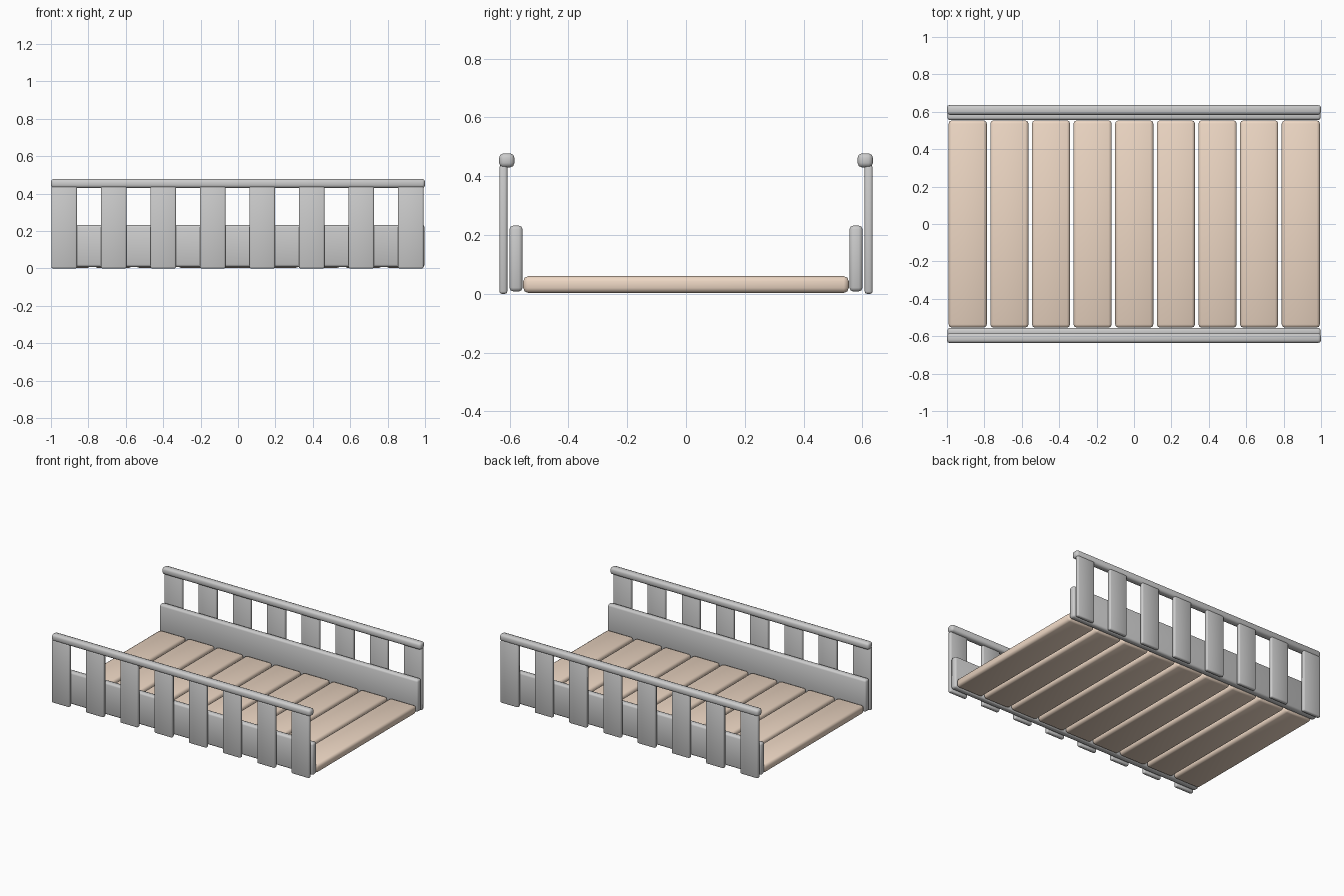
import bpy

if "Cube" in bpy.data.objects:
    bpy.data.objects.remove(bpy.data.objects["Cube"])

tan = bpy.data.materials.new("tan_wood")
tan.diffuse_color = (0.85, 0.68, 0.55, 1)
tan.use_nodes = True
tan.node_tree.nodes["Principled BSDF"].inputs["Base Color"].default_value = tan.diffuse_color


def box(name, x, y, z, bevel, segments=1, mat=None):
    """Bevelled, smooth-shaded box from (min, max) ranges."""
    centre = [(a + b) / 2 for a, b in (x, y, z)]
    bpy.ops.mesh.primitive_cube_add(size=1, location=centre)
    ob = bpy.context.object
    ob.name = name
    ob.scale = [b - a for a, b in (x, y, z)]
    bpy.ops.object.transform_apply(location=False, rotation=False, scale=True)
    mod = ob.modifiers.new("Bevel", 'BEVEL')
    mod.width = bevel
    mod.segments = segments
    mod.limit_method = 'NONE'
    bpy.ops.object.modifier_apply(modifier=mod.name)
    bpy.ops.object.shade_smooth_by_angle(angle=1.0)
    if mat:
        ob.data.materials.append(mat)
    return ob


# floor planks
for i in range(9):
    x = -0.991 + i * 0.2226
    box(f"floor_plank_{i + 1}", (x, x + 0.204), (-0.554, 0.554),
        (0.003, 0.06), 0.017, 2, tan)

# side boards, posts and hand rails, mirrored front to back
for label, s in (("front", -1), ("back", 1)):
    def span(a, b):
        return tuple(sorted((s * a, s * b)))

    box(f"{label}_side_board", (-0.998, 0.998), span(0.556, 0.601),
        (0.008, 0.232), 0.013, 2)
    box(f"{label}_hand_rail", (-1, 1), span(0.584, 0.636),
        (0.43, 0.478), 0.015, 2)
    for i in range(8):
        x = -0.998 + i * 0.2647
        box(f"{label}_post_{i + 1}", (x, x + 0.137), span(0.608, 0.635),
            (0.0, 0.438), 0.008, 2)
